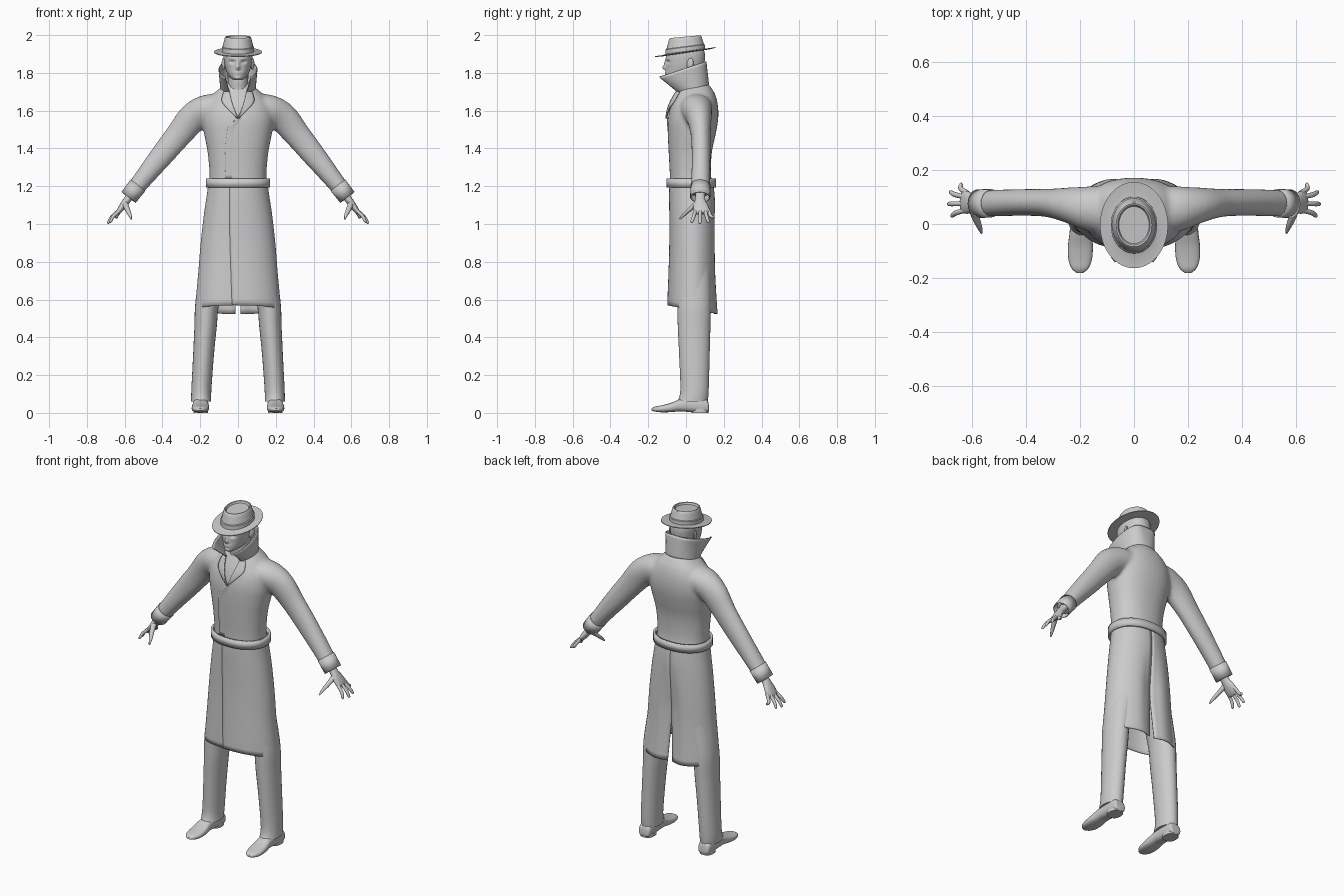
import bpy
import bmesh
import math
from mathutils import Vector

if "Cube" in bpy.data.objects:
    bpy.data.objects.remove(bpy.data.objects["Cube"])

cloth = bpy.data.materials.new("plain_grey")
cloth.use_nodes = True
GREY = (0.6, 0.6, 0.6, 1)
cloth.diffuse_color = GREY
cloth.node_tree.nodes["Principled BSDF"].inputs["Base Color"].default_value = GREY


# ---- helpers ----
def spline(rows, steps=5):
    """Catmull-Rom interpolation between rows of numbers."""
    out = []
    for i in range(len(rows) - 1):
        quad = (rows[max(i - 1, 0)], rows[i], rows[i + 1], rows[min(i + 2, len(rows) - 1)])
        for k in range(steps):
            t = k / steps
            out.append([b + t * (c - a) / 2 + t * t * (a - 2.5 * b + 2 * c - d / 2)
                        + t ** 3 * (1.5 * (b - c) + (d - a) / 2) for a, b, c, d in zip(*quad)])
    return out + [list(rows[-1])]


def lookup(rows, z):
    """Row at height z in a table sorted by its first column."""
    for lo, hi in zip(rows, rows[1:]):
        if z <= hi[0]:
            t = max(0, (z - lo[0]) / (hi[0] - lo[0]))
            return [a + t * (b - a) for a, b in zip(lo, hi)]
    return rows[-1]


def oval(center, u, v, n=32, power=1.0):
    def bend(w):
        return math.copysign(abs(w) ** power, w)
    turn = [2 * math.pi * k / n for k in range(n)]
    return [Vector(center) + Vector(u) * bend(math.sin(a)) - Vector(v) * bend(math.cos(a)) for a in turn]


def body_ring(z, half, front, back, n=40, power=0.9, x=0):
    return oval((x, (front + back) / 2, z), (half, 0, 0), (0, (back - front) / 2, 0), n, power)


def loft(bm, rings, closed=True, caps=True):
    grid = [[bm.verts.new(p) for p in ring] for ring in rings]
    n = len(grid[0])
    for lo, hi in zip(grid, grid[1:]):
        for k in range(n if closed else n - 1):
            j = (k + 1) % n
            bm.faces.new((lo[k], lo[j], hi[j], hi[k]))
    if closed and caps:
        bm.faces.new(grid[0][::-1])
        bm.faces.new(grid[-1])


def tube(bm, rows, across=(0, 1, 0), n=16, caps=True):
    """Rows are x, y, z, radius along 'across', radius in the other direction."""
    rings, across = [], Vector(across)
    for i, row in enumerate(rows):
        run = Vector(rows[min(i + 1, len(rows) - 1)][:3]) - Vector(rows[max(i - 1, 0)][:3])
        other = run.cross(across).normalized()
        side = other.cross(run).normalized()
        rings.append(oval(row[:3], side * row[3], other * row[4], n))
    loft(bm, rings, caps=caps)


def finish(name, bm, thickness=0, angle=40):
    bmesh.ops.recalc_face_normals(bm, faces=bm.faces)
    mesh = bpy.data.meshes.new(name)
    bm.to_mesh(mesh)
    bm.free()
    mesh.materials.append(cloth)
    obj = bpy.data.objects.new(name, mesh)
    bpy.context.collection.objects.link(obj)
    bpy.ops.object.select_all(action='DESELECT')
    obj.select_set(True)
    bpy.context.view_layer.objects.active = obj
    bpy.ops.object.shade_smooth_by_angle(angle=math.radians(angle))
    if thickness:
        mod = obj.modifiers.new("thickness", 'SOLIDIFY')
        mod.thickness, mod.offset = thickness, 0
    return obj


# ---- upper coat: torso and sleeves fused into one skin ----
TORSO = spline([(1.19, .153, -.085, .143), (1.27, .151, -.086, .132), (1.38, .161, -.092, .137),
                (1.47, .178, -.096, .156), (1.55, .19, -.096, .17), (1.62, .18, -.083, .17),
                (1.68, .14, -.057, .157), (1.72, .095, -.035, .135), (1.75, .065, -.02, .11)])
SLEEVE = spline([(.1, .05, 1.62, .09, .07), (.17, .058, 1.603, .083, .08), (.24, .07, 1.56, .066, .08),
                 (.315, .078, 1.47, .053, .07), (.405, .08, 1.36, .05, .062),
                 (.49, .078, 1.255, .05, .052), (.562, .075, 1.163, .049, .044)])
SIDES = {"left": 1, "right": -1}
bm = bmesh.new()
loft(bm, [body_ring(*row) for row in TORSO])
for s in SIDES.values():
    tube(bm, [(s * r[0], *r[1:]) for r in SLEEVE], n=24)
coat = finish("upper_coat", bm)
remesh = coat.modifiers.new("fuse", 'REMESH')
remesh.mode, remesh.voxel_size, remesh.use_smooth_shade = 'VOXEL', 0.009, True
relax = coat.modifiers.new("relax", 'SMOOTH')
relax.factor, relax.iterations = 0.5, 10

# ---- coat skirt: two overlapping panels with a vent at the back ----
SKIRT = spline([(.52, .227, -.097, .175), (.62, .219, -.095, .168), (.75, .207, -.09, .161),
                (.9, .195, -.086, .158), (1.05, .178, -.086, .154), (1.15, .163, -.087, .149),
                (1.23, .153, -.085, .14)])
for name, s in SIDES.items():
    bm, rings = bmesh.new(), []
    for i in range(25):
        ring = []
        for k in range(33):
            f = k / 32
            z = 1.23 - (1 - i / 24) * (1.23 - .547 - .023 * math.cos(math.pi * f))
            _, half, front, back = lookup(SKIRT, z)
            vent = .05 * max(0, 1 - (z - .52) / .26)
            edge = -.12 - .22 * max(0, z - .6) if s > 0 else 0
            a = edge + f * (math.pi - vent - edge)
            tuck = .95 + .05 * min(1, f * 5) if s < 0 else 1
            y = (front + back) / 2 - (back - front) / 2 * math.cos(a) * tuck
            if z < 1.1:
                y -= .025 * math.exp(-((a - math.pi) / .22) ** 2) * min(1, (1.1 - z) * 4)
            ring.append((s * half * math.copysign(abs(math.sin(a)) ** .9, math.sin(a)), y, z))
        rings.append(ring)
    loft(bm, rings, closed=False)
    finish(name + "_skirt_panel", bm, .005)

# ---- belt ----
bm = bmesh.new()
loft(bm, [body_ring(z, .164, -.098, .154) for z in (1.193, 1.24)], caps=False)
finish("belt", bm, .012)

# ---- upturned collar ----
bm, rings = bmesh.new(), []
for i in range(9):
    t, ring = i / 8, []
    for k in range(49):
        a = .5 + (2 * math.pi - 1) * k / 48
        c, sn = math.cos(a), math.sin(a)
        low = Vector((.09 * sn, .04 - .08 * c, 1.708 - .022 * c))
        high = Vector((.1 * math.copysign(abs(sn) ** .5, sn), -.026 - .131 * c, 1.817 - .043 * c))
        ring.append(low.lerp(high, t))
    rings.append(ring)
loft(bm, rings, closed=False)
finish("collar", bm, .006)


# ---- lapels and front closing edge laid on the chest ----
def chest_y(x, z):
    _, half, front, back = lookup(TORSO, z)
    c = math.sqrt(max(.05, 1 - min(1, abs(x) / half) ** 2.2))
    return (front + back) / 2 - (back - front) / 2 * c


def chest_strip(name, rows, lift_a, lift_b, thick):
    """Rows are z and the two x limits of the strip."""
    bm, rings = bmesh.new(), []
    for z, xa, xb in spline(rows, 4):
        ring = []
        for k in range(6):
            t = k / 5
            x = xa + (xb - xa) * t
            ring.append((x, chest_y(x, z) - lift_a - (lift_b - lift_a) * t, z))
        rings.append(ring)
    loft(bm, rings, closed=False)
    finish(name, bm, thick)


for name, s in SIDES.items():
    chest_strip(name + "_lapel", [(1.56, 0, s * .004), (1.61, s * .02, s * .055),
                                  (1.65, s * .033, s * .085), (1.7, s * .045, s * .075)], .012, .006, .006)
chest_strip("front_closing_edge", [(1.24, -.066, -.02), (1.36, -.068, -.02), (1.49, -.058, -.01),
                                   (1.53, -.035, .01), (1.565, 0, .03)], .003, -.004, .004)

# ---- cuffs, hands, trousers and shoes ----
TIPS = ((.645, .146, 1.03), (.683, .117, 1.008), (.69, .074, 1.002), (.678, .031, 1.008))
LEG = spline([(.06, .195, .053, -.045, .115), (.12, .194, .053, -.03, .12), (.3, .183, .055, -.036, .125),
              (.45, .172, .059, -.043, .129), (.6, .16, .064, -.047, .132), (.85, .105, .08, -.05, .13)])
SHOE = spline([(.122, .026, .03, .012), (.112, .036, .07, .001), (.07, .04, .085, .001), (.02, .04, .085, .004),
               (-.03, .041, .073, .008), (-.08, .046, .053, .004), (-.13, .044, .04, .003),
               (-.165, .031, .033, .007), (-.182, .011, .023, .012)], 4)
for name, s in SIDES.items():
    bm = bmesh.new()
    tube(bm, [(s * .53, .077, 1.205, .05, .047), (s * .579, .075, 1.141, .051, .045)], n=24, caps=False)
    finish(name + "_cuff", bm, .005)

    bm = bmesh.new()
    tube(bm, spline([(s * .55, .075, 1.175, .026, .022), (s * .585, .075, 1.13, .027, .02),
                     (s * .61, .078, 1.095, .04, .018), (s * .63, .082, 1.068, .042, .014),
                     (s * .64, .083, 1.055, .034, .008)], 3))
    for x, y, z in TIPS:
        root = .082 + (y - .085) * .55
        tube(bm, spline([(s * .618, root, 1.08, .009, .01), (s * (.64 + x) / 2, (root + y) / 2, 1.042, .0095, .009),
                         (s * (x - .004), y, z + .006, .008, .007), (s * x, y, z, .003, .003)], 3), n=10)
    tube(bm, spline([(s * .6, .065, 1.115, .016, .015), (s * .588, .025, 1.082, .014, .012),
                     (s * .573, -.01, 1.05, .01, .009), (s * .565, -.034, 1.026, .004, .004)], 3),
         across=(1, 0, 0), n=10)
    finish(name + "_hand", bm, angle=60)

    bm = bmesh.new()
    loft(bm, [body_ring(z, half, front, back, 28, 1, s * x) for z, x, half, front, back in LEG])
    finish(name + "_trouser_leg", bm)

    bm = bmesh.new()
    loft(bm, [oval((s * (.197 + max(0, -y) * .02), y, (top + low) / 2), (half, 0, 0),
                   (0, 0, (top - low) / 2), 24, .75) for y, half, top, low in SHOE])
    finish(name + "_shoe", bm, angle=50)
    bm = bmesh.new()
    loft(bm, [body_ring(z, .038, .03, .12, 20, .8, s * .197) for z in (0, .022)])
    finish(name + "_shoe_heel", bm)

# ---- head with sculpted face ----
HEAD = spline([(1.762, .022, -.098, -.03), (1.775, .04, -.106, .03), (1.795, .055, -.107, .07),
               (1.825, .067, -.105, .09), (1.86, .074, -.106, .099), (1.9, .077, -.104, .1),
               (1.94, .07, -.095, .09)], 8)
# each feature: x, z, width, height, push
FACE = ((0, 1.827, .01, .013, .017), (0, 1.85, .009, .02, .009), (.03, 1.858, .014, .008, -.012),
        (.03, 1.874, .022, .006, .003), (0, 1.802, .018, .004, .005), (0, 1.793, .015, .004, .004),
        (0, 1.773, .016, .008, .005))
bm = bmesh.new()
loft(bm, [body_ring(*row, n=96, power=.92) for row in HEAD])
for v in bm.verts:
    if v.co.y < -.03:
        x, z = abs(v.co.x), v.co.z
        v.co.y -= sum(push * math.exp(-((x - fx) / w) ** 2 - ((z - fz) / h) ** 2)
                      for fx, fz, w, h, push in FACE)
finish("head", bm, angle=80)
bm = bmesh.new()
loft(bm, [body_ring(*row) for row in spline([(1.6, .06, -.05, .08), (1.7, .053, -.04, .082),
                                             (1.76, .054, -.045, .085), (1.82, .056, -.04, .085)])])
finish("neck", bm)
for name, s in SIDES.items():
    bm = bmesh.new()
    bmesh.ops.create_uvsphere(bm, u_segments=16, v_segments=10, radius=1)
    for v in bm.verts:
        v.co = (s * (.076 + .009 * v.co.x * s + .006 * v.co.y), .022 + .018 * v.co.y,
                1.848 + .03 * v.co.z + .004 * v.co.y)
    finish(name + "_ear", bm)

# ---- hat: rows are x radius, y radius, height, tilt ----
HAT = ((.07, .09, 1.908, .15), (.1, .128, 1.906, .15), (.126, .16, 1.909, .15), (.126, .16, 1.913, .15),
       (.1, .128, 1.912, .15), (.086, .105, 1.915, .14), (.086, .104, 1.937, .13), (.081, .099, 1.94, .13),
       (.073, .089, 1.975, .1), (.069, .085, 1.988, .09), (.066, .08, 1.992, .09), (.06, .074, 1.99, .09),
       (.056, .069, 1.98, .09), (.01, .012, 1.98, .09))
bm = bmesh.new()
rings = [oval((0, -.004, z), (rx, 0, 0), (0, ry, 0), 56) for rx, ry, z, tilt in HAT]
for ring, row in zip(rings, HAT):
    for p in ring:
        p.z += p.y * row[3]
loft(bm, rings)
finish("hat", bm, angle=35)
